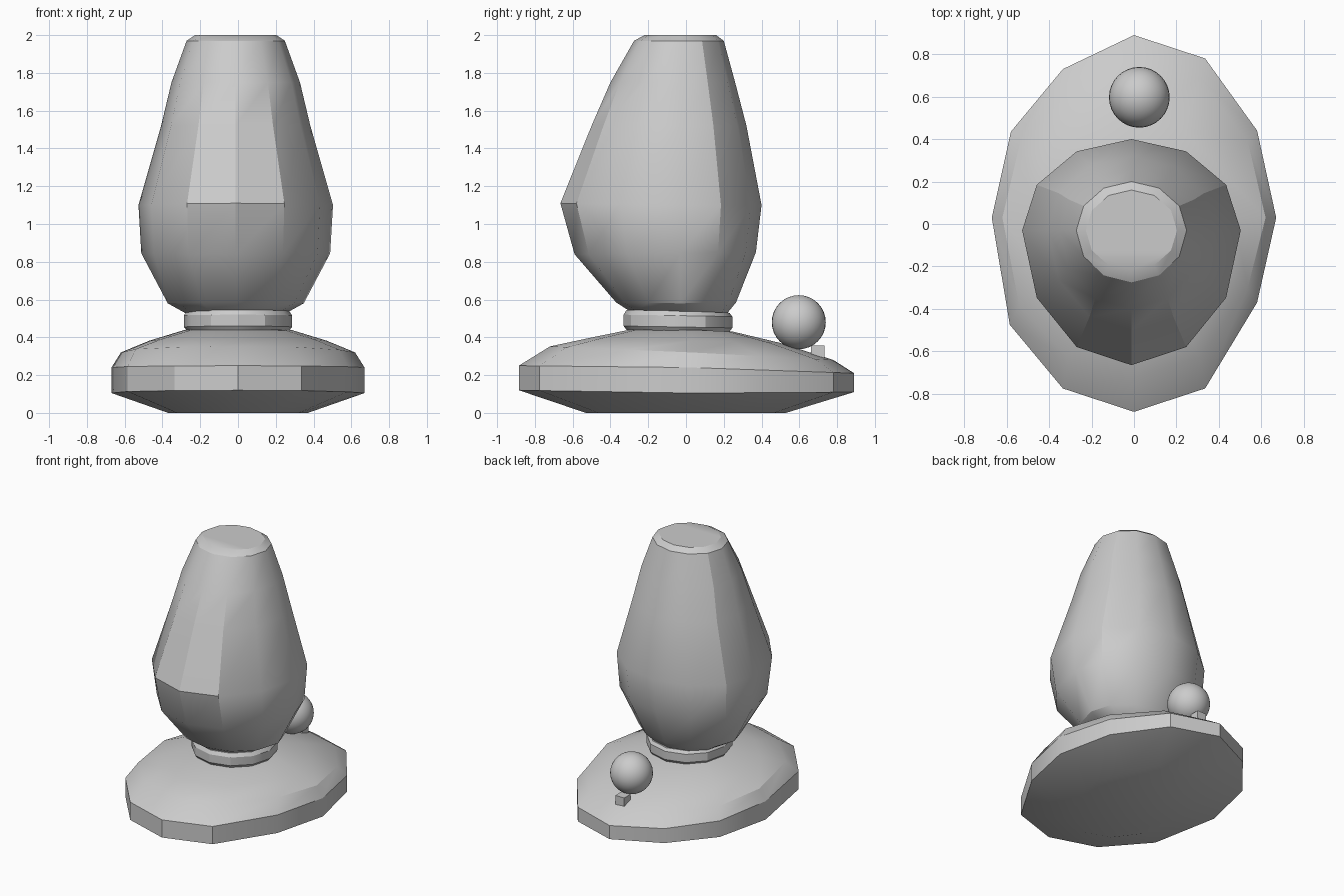
import bpy, bmesh, math

if "Cube" in bpy.data.objects:
    bpy.data.objects.remove(bpy.data.objects["Cube"])


def finish(obj):
    bpy.ops.object.select_all(action='DESELECT')
    obj.select_set(True)
    bpy.context.view_layer.objects.active = obj
    bpy.ops.object.shade_smooth_by_angle(angle=math.radians(30))


def loft(name, shape, rings, xc, yc):
    """Stack rings (half width, front y, back y, front z, side z, back z)."""
    bm = bmesh.new()
    layers = []
    for rx, yf, yb, zf, zm, zb in rings:
        layer = []
        for u, v in shape:
            y = yc + v * (yb - yc) if v > 0 else yc - v * (yf - yc)
            z = zm + abs(v) * ((zb if v > 0 else zf) - zm)
            layer.append(bm.verts.new((xc + u * rx, y, z)))
        layers.append(layer)
    n = len(shape)
    for a, b in zip(layers, layers[1:]):
        for i in range(n):
            j = (i + 1) % n
            bm.faces.new((a[i], a[j], b[j], b[i]))
    bm.faces.new(layers[0][::-1])
    bm.faces.new(layers[-1])
    bmesh.ops.recalc_face_normals(bm, faces=bm.faces)
    mesh = bpy.data.meshes.new(name)
    bm.to_mesh(mesh)
    bm.free()
    obj = bpy.data.objects.new(name, mesh)
    bpy.context.collection.objects.link(obj)
    finish(obj)
    return obj


circle = [(math.cos(k * math.pi / 6), math.sin(k * math.pi / 6)) for k in range(12)]

# Slightly uneven oval outline of the base
outline = [(.67, .03), (.58, .44), (.335, .78), (0, .89), (-.335, .73), (-.58, .435),
           (-.67, .03), (-.585, -.475), (-.335, -.775), (0, -.885), (.335, -.775), (.58, -.37)]
oval = [(x / .67, (y - .03) / (.86 if y > .03 else .915)) for x, y in outline]

# Base
loft("base", oval, [
    (.37, -.53, .53, 0, 0, 0),
    (.67, -.885, .89, .12, .105, .11),
    (.67, -.885, .89, .25, .24, .21),
    (.62, -.72, .78, .352, .32, .28),
    (.47, -.52, .50, .395, .382, .37),
    (.28, -.30, .25, .44, .44, .43)], 0, .03)

# Neck collar
loft("neck", circle, [
    (.27, -.315, .23, .44, .435, .43),
    (.287, -.33, .245, .46, .455, .45),
    (.287, -.33, .245, .52, .515, .51),
    (.27, -.315, .23, .545, .54, .53)], 0, -.04)

# Faceted body, fuller toward the front
loft("body", circle, [
    (.27, -.30, .22, .54, .53, .53),
    (.36, -.37, .265, .585, .58, .585),
    (.50, -.59, .37, .84, .845, .85),
    (.515, -.665, .40, 1.11, 1.1, 1.1),
    (.395, -.50, .32, 1.52, 1.52, 1.52),
    (.34, -.40, .26, 1.75, 1.75, 1.75),
    (.26, -.275, .20, 1.97, 1.97, 1.97),
    (.215, -.22, .16, 2, 2, 2)], -.012, -.03)

# Ball resting at the back of the base
bpy.ops.mesh.primitive_uv_sphere_add(segments=32, ring_count=16, radius=.143,
                                     location=(.025, .597, .48))
ball = bpy.context.object
ball.name = "ball"
finish(ball)

# Small block under the ball
bpy.ops.mesh.primitive_cube_add(size=.072, location=(.025, .698, .32))
bpy.context.object.name = "ball_block"
